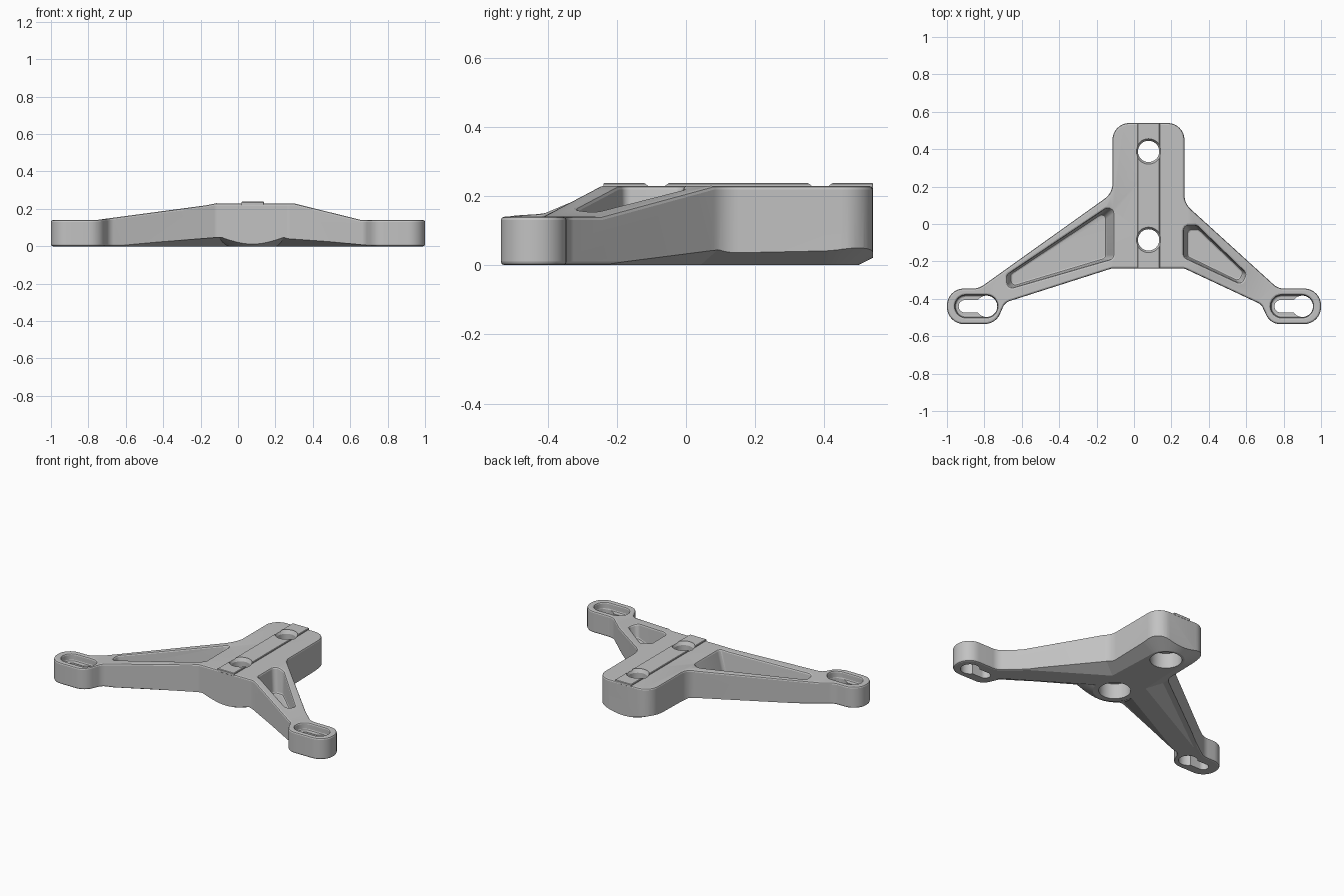
import bpy, bmesh, math
from mathutils import Vector

cube = bpy.data.objects.get("Cube")
if cube:
    bpy.data.objects.remove(cube, do_unlink=True)

grey = bpy.data.materials.new("plain_grey")
grey.use_nodes = True
colour = (0.54, 0.54, 0.54, 1)
grey.diffuse_color = colour
grey.node_tree.nodes["Principled BSDF"].inputs["Base Color"].default_value = colour


def finish(name, bm):
    bmesh.ops.recalc_face_normals(bm, faces=bm.faces)
    mesh = bpy.data.meshes.new(name)
    bm.to_mesh(mesh)
    bm.free()
    mesh.materials.append(grey)
    obj = bpy.data.objects.new(name, mesh)
    bpy.context.collection.objects.link(obj)
    return obj


def loft(name, rings):
    """Closed solid skinned through rings that share a point count."""
    bm = bmesh.new()
    rows = [[bm.verts.new(p) for p in ring] for ring in rings]
    n = len(rows[0])
    for low, high in zip(rows, rows[1:]):
        for i in range(n):
            j = (i + 1) % n
            bm.faces.new((low[i], low[j], high[j], high[i]))
    bm.faces.new(rows[0][::-1])
    bm.faces.new(rows[-1])
    return finish(name, bm)


def fillet(corners, steps=8):
    """Round each (x, y, radius) corner of a polygon with an arc."""
    out = []
    for i, (x, y, r) in enumerate(corners):
        p = Vector((x, y, 0))
        prev, nxt = corners[i - 1], corners[(i + 1) % len(corners)]
        a = (Vector((prev[0], prev[1], 0)) - p).normalized()
        b = (Vector((nxt[0], nxt[1], 0)) - p).normalized()
        half = a.angle(b) / 2
        t = r / math.tan(half)
        c = p + (a + b).normalized() * r / math.sin(half)
        v0, v1 = (p + a * t - c).normalized(), (p + b * t - c).normalized()
        out += [c + v0.slerp(v1, k / steps) * r for k in range(steps + 1)]
    return out


def prism(name, outline, z0, z1, base_scale=1.0):
    mid = sum(outline, Vector((0, 0, 0))) / len(outline)
    up = Vector((0, 0, 1))
    return loft(name, [[mid + (p - mid) * base_scale + up * z0 for p in outline],
                       [p + up * z1 for p in outline]])


def side_prism(name, profile):
    """Extrude an (x, z) profile through the whole depth."""
    return loft(name, [[(x, y, z) for x, z in profile] for y in (-1, 1)])


def circle(x, y, r, z, sides=48):
    angles = [math.tau * k / sides for k in range(sides)]
    return [(x + r * math.cos(a), y + r * math.sin(a), z) for a in angles]


def lathe(name, x, y, profile):
    return loft(name, [circle(x, y, r, z) for r, z in profile])


def keel(*discs):
    """Hull of downward cones, each flat disc (x, y, r) resting on the ground."""
    bm = bmesh.new()
    for x, y, r in discs:
        for grow, z in ((-.04, -.02), (.22, .11)):
            for p in circle(x, y, r + grow, z):
                bm.verts.new(p)
    hull = bmesh.ops.convex_hull(bm, input=bm.verts[:])
    inside = set(hull["geom_interior"] + hull["geom_unused"])
    bmesh.ops.delete(bm, geom=[v for v in inside if isinstance(v, bmesh.types.BMVert)],
                     context="VERTS")
    return finish("keel", bm)


def rounded_box(name, x0, x1, y0, y1, z0, z1, r):
    return prism(name, fillet([(x0, y0, r), (x1, y0, r), (x1, y1, r), (x0, y1, r)]), z0, z1)


def apply(obj):
    deps = bpy.context.evaluated_depsgraph_get()
    old = obj.data
    new = bpy.data.meshes.new_from_object(obj.evaluated_get(deps))
    obj.modifiers.clear()
    obj.data = new
    bpy.data.meshes.remove(old)


def cut(obj, cutter, keep=False):
    mod = obj.modifiers.new("cut", "BOOLEAN")
    mod.operation, mod.solver, mod.object = "DIFFERENCE", "EXACT", cutter
    apply(obj)
    if not keep:
        bpy.data.objects.remove(cutter, do_unlink=True)


def bevel(obj, width, segments):
    mod = obj.modifiers.new("bevel", "BEVEL")
    mod.width, mod.segments = width, segments
    mod.limit_method, mod.angle_limit = "ANGLE", math.radians(50)
    mod.use_clamp_overlap = False
    apply(obj)


# Plan outline of the bracket: central tongue, two arms, two pads
outline = fillet([
    (-.115, .54, .09), (-.115, .165, .1), (-.83, -.345, .1), (-1, -.345, .09),
    (-1, -.535, .09), (-.74, -.535, .09), (-.69, -.42, .06), (-.12, -.238, .05),
    (.27, -.238, .05), (.68, -.43, .05), (.73, -.535, .08), (1, -.535, .09),
    (1, -.345, .09), (.77, -.345, .08), (.27, .11, .1), (.27, .54, .09)])
body = prism("bracket_body", outline, 0, .3)

# Sloping top
cut(body, side_prism("top_cutter", [
    (-1.2, .14), (-.76, .14), (-.17, .219), (-.12, .229), (.3, .229),
    (.36, .214), (.66, .14), (1.2, .14), (1.2, .5), (-1.2, .5)]))

# Arm pockets with drafted walls
r = .03
cut(body, prism("left_pocket", fillet([
    (-.1, .12, r), (-.1, -.185, r), (-.705, -.366, r), (-.71, -.283, r)]), .07, .27, .84))
cut(body, prism("right_pocket", fillet([
    (.26, -.002, r), (.333, -.002, r), (.62, -.275, r), (.59, -.338, r),
    (.26, -.178, r)]), .07, .27, .84))

# Pad recesses, then rounding of all rims
PAD_Y = -.44
for x0 in (-.957, .731):
    cut(body, rounded_box("recess", x0, x0 + .227, PAD_Y - .06, PAD_Y + .06, .09, .3, .059))
bevel(body, .01, 2)

# Underside: bosses and arm ridges stay on the ground, outer edges rise away
HOLE_X, FRONT_Y, BACK_Y = .078, -.085, .388
under = side_prism("under_cutter", [
    (-.72, 0), (-.1, .048), (.25, .048), (.74, 0), (.74, -.015), (-.72, -.015)])
cut(under, keel((HOLE_X, FRONT_Y, .13), (HOLE_X, BACK_Y, .11)))
for side in (-1, 1):
    cut(under, keel((HOLE_X, .05, .06), (side * .85, PAD_Y, .06)))
cut(body, under)
back = rounded_box("back_cutter", -.4, .6, BACK_Y + .02, .8, -.015, .075, .01)
cut(back, keel((HOLE_X, BACK_Y, .11)))
cut(body, back)

# Keyholes through the pads
for x0 in (-.957, .731):
    cut(body, lathe("key_hole", x0 + .169, PAD_Y, [(.057, -.1), (.057, .3)]))
    cut(body, rounded_box("key_slot", x0 + .02, x0 + .17, PAD_Y - .033, PAD_Y + .033,
                          -.1, .12, .032))

# Raised locating rib along the tongue
rib = rounded_box("locating_rib", HOLE_X - .06, HOLE_X + .06, -.239, .54, .218, .238, .004)
bevel(rib, .003, 1)

# Counterbored bolt holes through body and rib
for y in (FRONT_Y, BACK_Y):
    bore = lathe("bolt_hole", HOLE_X, y, [
        (.095, -.1), (.095, .1), (.057, .1), (.057, .215), (.068, .235), (.068, .3)])
    cut(body, bore, keep=True)
    cut(rib, bore)

# Smooth shading with crisp edges
bpy.ops.object.select_all(action="DESELECT")
for obj in (body, rib):
    obj.select_set(True)
bpy.context.view_layer.objects.active = body
bpy.ops.object.shade_smooth_by_angle(angle=math.radians(20))
